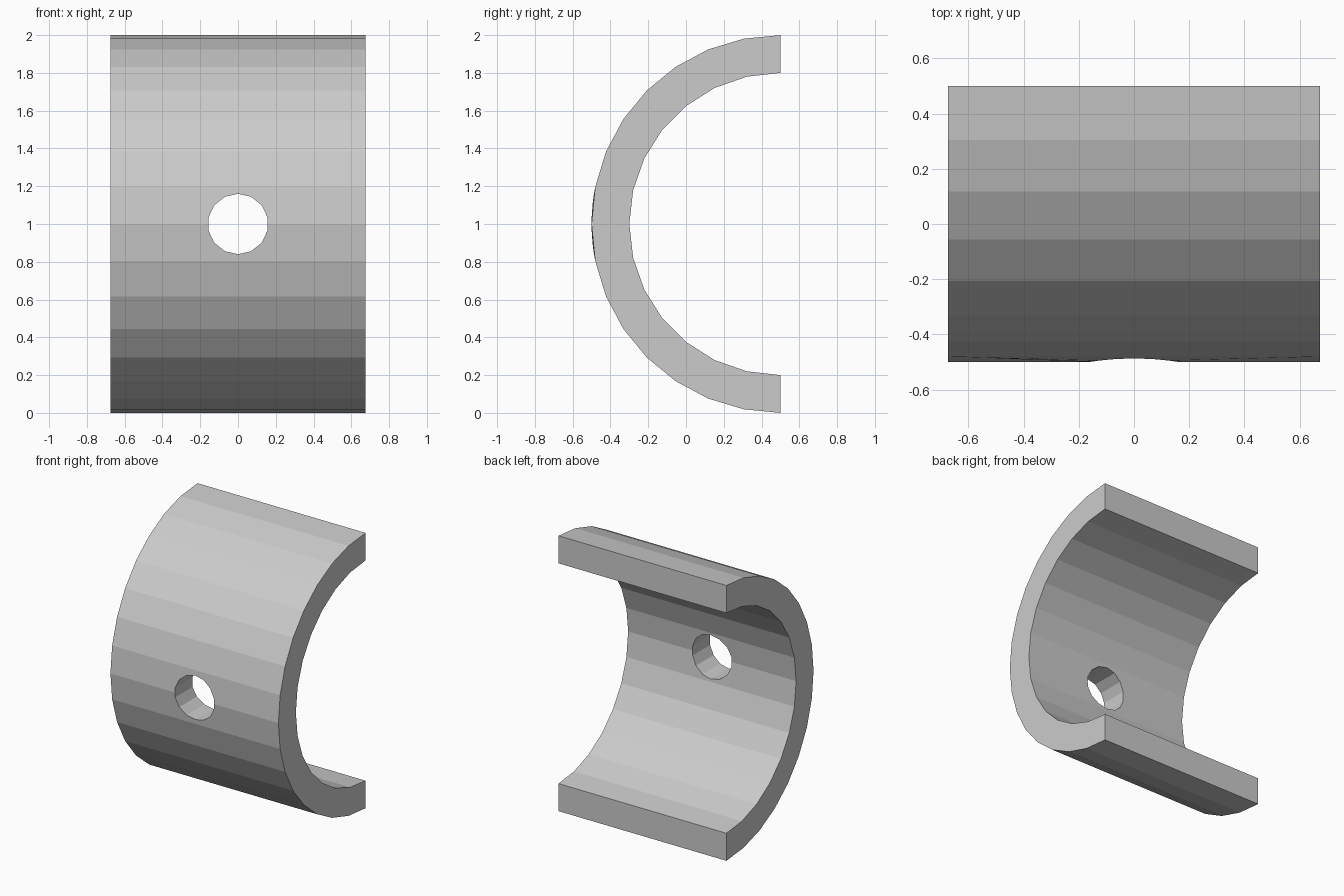
import bpy, bmesh
from math import sin, cos, pi, sqrt, hypot

if "Cube" in bpy.data.objects:
    bpy.data.objects.remove(bpy.data.objects["Cube"])

HALF_X, CY, CZ = 0.675, 0.5, 1.0
R_OUT, R_IN, R_HOLE = 1.0, 0.8, 0.16


def arc(radius, steps):
    """Half circle from top to bottom, bulging towards -y."""
    return [(CY - radius * sin(pi * i / steps), CZ + radius * cos(pi * i / steps))
            for i in range(steps + 1)]


def prism(name, section, vec, to_3d):
    """Extrude a closed section along a vector."""
    bm = bmesh.new()
    face = bm.faces.new([bm.verts.new(to_3d(a, b)) for a, b in section])
    ext = bmesh.ops.extrude_face_region(bm, geom=[face])["geom"]
    bmesh.ops.translate(bm, vec=vec,
                        verts=[v for v in ext if isinstance(v, bmesh.types.BMVert)])
    bmesh.ops.recalc_face_normals(bm, faces=bm.faces)
    mesh = bpy.data.meshes.new(name)
    bm.to_mesh(mesh)
    bm.free()
    obj = bpy.data.objects.new(name, mesh)
    bpy.context.collection.objects.link(obj)
    return obj


# Half-ring shell
shell = prism("half_ring_shell", arc(R_OUT, 16) + arc(R_IN, 14)[::-1],
              (2 * HALF_X, 0, 0), lambda y, z: (-HALF_X, y, z))

# Round hole through the middle of the wall
N = 14
circle = [(R_HOLE * sin(2 * pi * i / N), CZ + R_HOLE * cos(2 * pi * i / N)) for i in range(N)]
cutter = prism("hole_cutter", circle, (0, 0.8, 0), lambda x, z: (x, -0.8, z))
cutter.hide_render = True
mod = shell.modifiers.new("hole", "BOOLEAN")
mod.operation, mod.solver, mod.object = "DIFFERENCE", "EXACT", cutter
bpy.context.view_layer.objects.active = shell
bpy.ops.object.modifier_apply(modifier=mod.name)
bpy.data.objects.remove(cutter, do_unlink=True)

# Seat the hole rims on the true cylinders
for v in shell.data.vertices:
    dz = v.co.z - CZ
    if hypot(v.co.x, dz) < R_HOLE + 0.01:
        r = R_OUT if v.co.y < -0.4 else R_IN
        v.co.y = CY - sqrt(r * r - dz * dz)
